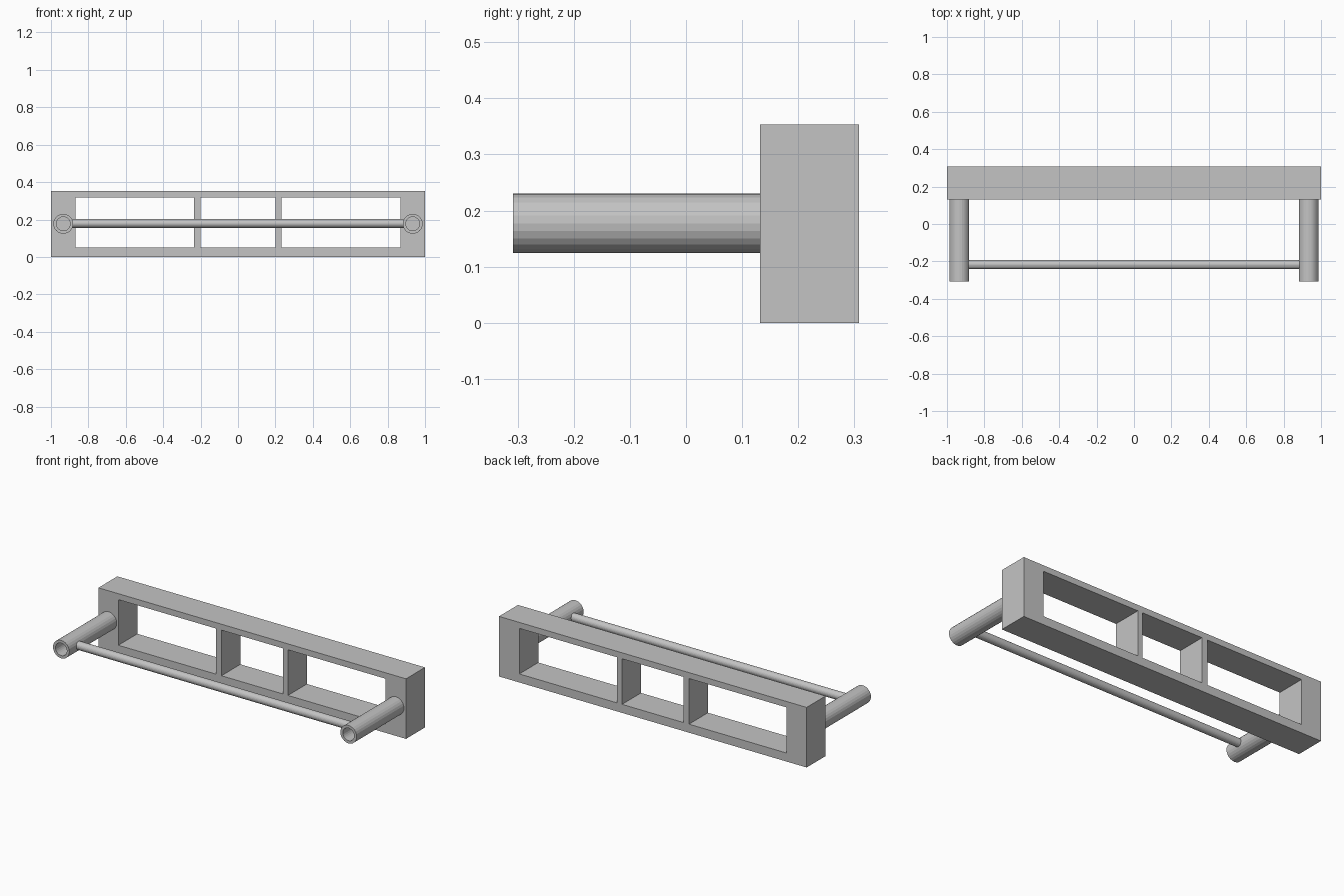
import bpy, bmesh, math
from mathutils import Matrix

cube = bpy.data.objects.get("Cube")
if cube:
    bpy.data.objects.remove(cube)

grey = bpy.data.materials.new("satin grey")
grey.use_nodes = True
grey.diffuse_color = (0.55, 0.55, 0.55, 1)
grey.node_tree.nodes["Principled BSDF"].inputs["Base Color"].default_value = grey.diffuse_color

FRONT, BACK = 0.132, 0.308
TIP = -0.308
MID_Z = 0.177


def finish(name, bm):
    bmesh.ops.recalc_face_normals(bm, faces=bm.faces)
    mesh = bpy.data.meshes.new(name)
    bm.to_mesh(mesh)
    bm.free()
    mesh.materials.append(grey)
    obj = bpy.data.objects.new(name, mesh)
    bpy.context.collection.objects.link(obj)
    return obj


def rack_frame(xs, zs, openings):
    """Grid of front faces with the opening cells left out, extruded back."""
    bm = bmesh.new()
    grid = [[bm.verts.new((x, FRONT, z)) for z in zs] for x in xs]
    for i in range(len(xs) - 1):
        for j in range(len(zs) - 1):
            if (i, j) not in openings:
                bm.faces.new((grid[i][j], grid[i + 1][j],
                              grid[i + 1][j + 1], grid[i][j + 1]))
    back = bmesh.ops.extrude_face_region(bm, geom=bm.faces[:], use_keep_orig=True)
    moved = [v for v in back["geom"] if isinstance(v, bmesh.types.BMVert)]
    bmesh.ops.translate(bm, verts=moved, vec=(0, BACK - FRONT, 0))
    return finish("rack_frame", bm)


def post(name, x, outer=0.053, inner=0.037, sides=24):
    """Hollow tube reaching forward from the frame."""
    bm = bmesh.new()
    rings = []
    for r, y in ((outer, FRONT), (outer, TIP), (inner, TIP), (inner, FRONT)):
        rings.append([bm.verts.new((x + r * math.cos(a), y, MID_Z + r * math.sin(a)))
                      for a in (math.tau * k / sides for k in range(sides))])
    for k in range(sides):
        n = (k + 1) % sides
        for a, b in zip(rings, rings[1:] + rings[:1]):
            bm.faces.new((a[k], a[n], b[n], b[k]))
    return finish(name, bm)


# Frame with three openings split by two dividers
rack_frame((-1, -0.87, -0.235, -0.2, 0.2, 0.232, 0.868, 1),
           (0, 0.05, 0.318, 0.353), {(1, 1), (3, 1), (5, 1)})

# Tubular end posts
for side, x in (("left", 0.934), ("right", -0.934)):
    post(side + "_post", x)

# Rail between the posts
bm = bmesh.new()
bmesh.ops.create_cone(bm, cap_ends=True, segments=24, radius1=0.024, radius2=0.024,
                      depth=1.77, matrix=Matrix.Translation((0, -0.217, MID_Z + 0.002))
                      @ Matrix.Rotation(math.pi / 2, 4, "Y"))
finish("hanging_rail", bm)
